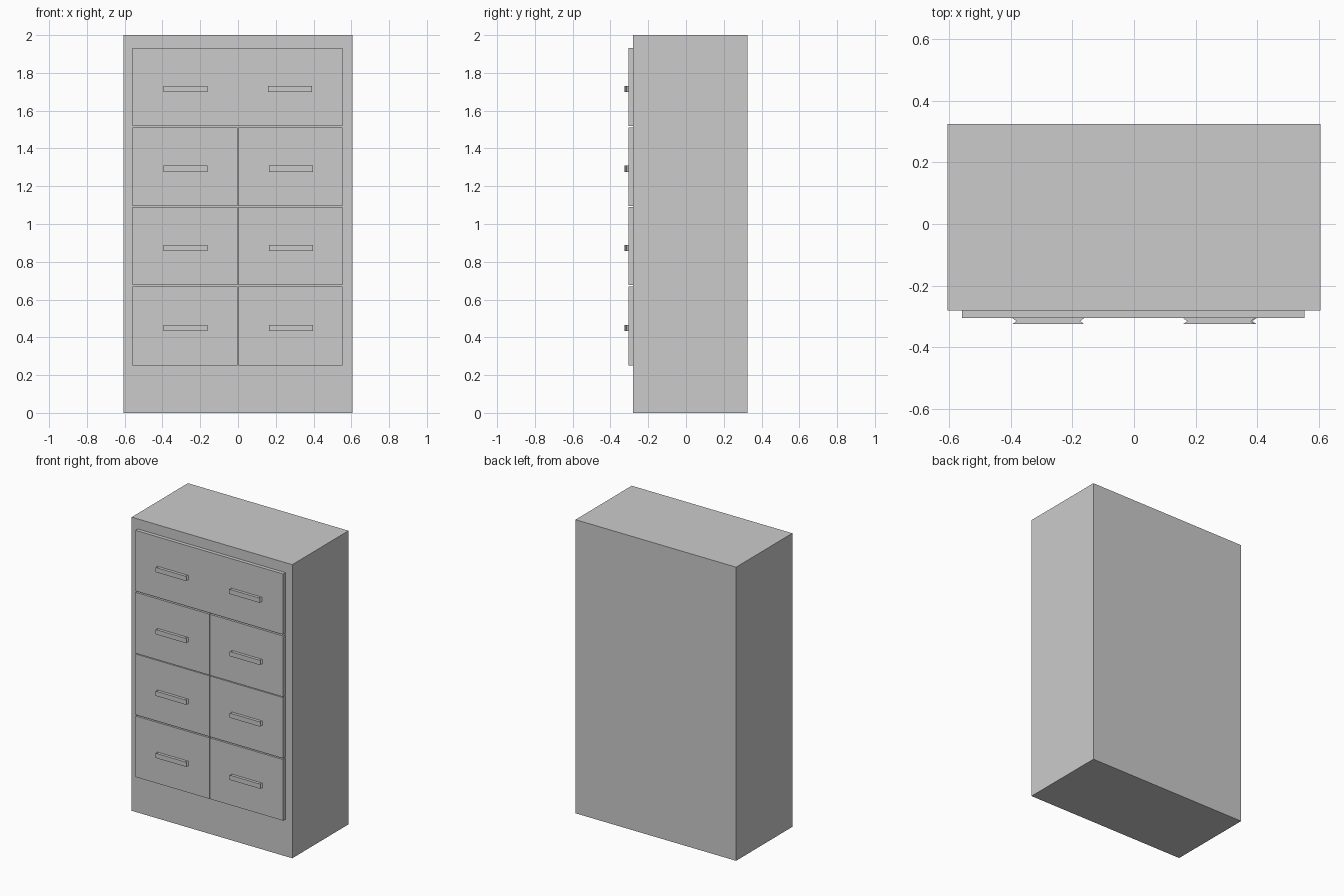
import bpy, bmesh

if "Cube" in bpy.data.objects:
    bpy.data.objects.remove(bpy.data.objects["Cube"])


def prism(name, outline, z0, z1):
    """Extrude an xy outline from z0 up to z1."""
    bm = bmesh.new()
    face = bm.faces.new([bm.verts.new((x, y, z0)) for x, y in outline])
    top = bmesh.ops.extrude_face_region(bm, geom=[face])
    verts = [v for v in top["geom"] if isinstance(v, bmesh.types.BMVert)]
    bmesh.ops.translate(bm, verts=verts, vec=(0, 0, z1 - z0))
    bmesh.ops.recalc_face_normals(bm, faces=bm.faces)
    mesh = bpy.data.meshes.new(name)
    bm.to_mesh(mesh)
    bm.free()
    obj = bpy.data.objects.new(name, mesh)
    bpy.context.collection.objects.link(obj)
    return obj


def box(name, x0, x1, y0, y1, z0, z1):
    return prism(name, [(x0, y0), (x1, y0), (x1, y1), (x0, y1)], z0, z1)


BODY_FRONT, DRAWER_FRONT, HANDLE_FRONT = -0.28, -0.305, -0.325


def handle(name, cx, cz):
    # Bar with ends notched inward between front and drawer
    w, n = 0.117, 0.014
    yf, ym, yb = HANDLE_FRONT, -0.315, DRAWER_FRONT
    outline = [(cx - w, yf), (cx + w, yf), (cx + w - n, ym), (cx + w, yb),
               (cx - w, yb), (cx - w + n, ym)]
    prism(name, outline, cz - 0.016, cz + 0.016)


# Cabinet body
box("cabinet_body", -0.605, 0.605, BODY_FRONT, 0.325, 0, 2)

# Four rows of paired drawers; the top pair meets without a gap
rows = [(0.252, 0.668), (0.676, 1.090), (1.095, 1.510), (1.519, 1.932)]
for i, (z0, z1) in enumerate(rows):
    gap = 0 if i == 3 else 0.003
    cz = (z0 + z1) / 2 - 0.01
    box(f"drawer_left_{i}", -0.558, -gap, DRAWER_FRONT, BODY_FRONT, z0, z1)
    box(f"drawer_right_{i}", gap, 0.553, DRAWER_FRONT, BODY_FRONT, z0, z1)
    handle(f"handle_left_{i}", -0.278, cz)
    handle(f"handle_right_{i}", 0.276 if i == 3 else 0.281, cz)
